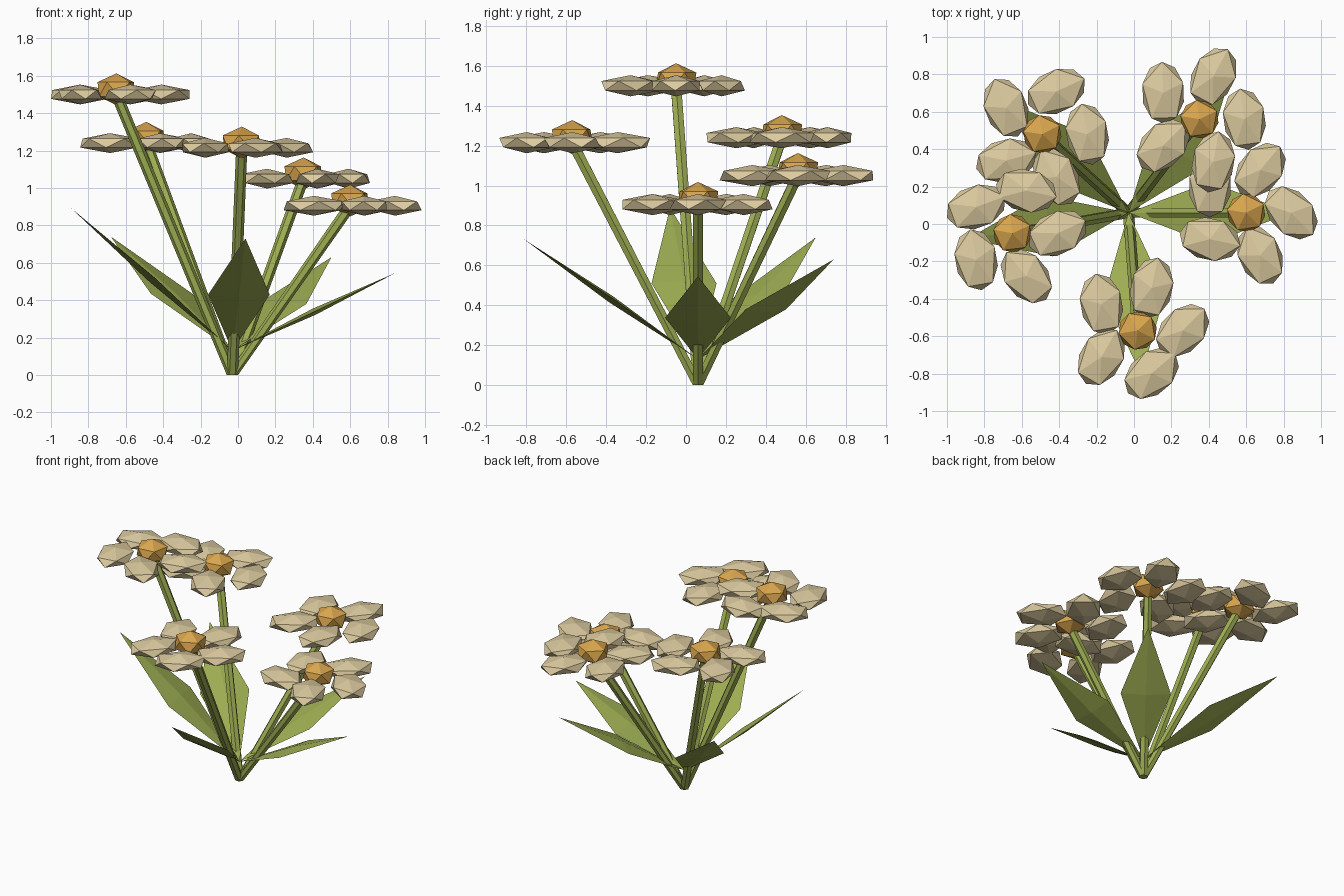
import bpy, bmesh, math
from mathutils import Vector, Matrix

cube = bpy.data.objects.get("Cube")
if cube:
    bpy.data.objects.remove(cube)


def make_material(name, colour):
    mat = bpy.data.materials.new(name)
    mat.use_nodes = True
    mat.diffuse_color = (*colour, 1)
    bsdf = mat.node_tree.nodes["Principled BSDF"]
    bsdf.inputs["Base Color"].default_value = (*colour, 1)
    bsdf.inputs["Roughness"].default_value = 0.9
    return mat


CREAM = make_material("cream_petal", (0.72, 0.60, 0.35))
GOLD = make_material("golden_centre", (0.70, 0.38, 0.075))
GREEN = make_material("leaf_green", (0.34, 0.42, 0.085))


def finish(name, bm, mat):
    bmesh.ops.recalc_face_normals(bm, faces=bm.faces)
    mesh = bpy.data.meshes.new(name)
    bm.to_mesh(mesh)
    bm.free()
    mesh.materials.append(mat)
    obj = bpy.data.objects.new(name, mesh)
    bpy.context.collection.objects.link(obj)


def add_gem(bm, centre, size, turn=0):
    """Faceted ball, stretched to size and turned about the vertical."""
    matrix = (Matrix.Translation(centre) @ Matrix.Rotation(math.radians(turn), 4, "Z")
              @ Matrix.Diagonal((*size, 1)))
    bmesh.ops.create_icosphere(bm, subdivisions=1, radius=1, matrix=matrix)


def stem(name, start, end, radius=0.03, sides=6):
    """Straight faceted stalk, cut level at the ground."""
    bm = bmesh.new()
    tilt = Vector((0, 0, 1)).rotation_difference(end - start)
    low, high = [], []
    for i in range(sides):
        a = math.tau * i / sides
        offset = Vector((math.cos(a), math.sin(a), 0)) * radius
        low.append(bm.verts.new(start + offset))
        high.append(bm.verts.new(end + tilt @ offset))
    for i in range(sides):
        j = (i + 1) % sides
        bm.faces.new((low[i], low[j], high[j], high[i]))
    bm.faces.new(low)
    bm.faces.new(high)
    finish(name, bm, GREEN)


def leaf(name, start, tip, half_width=0.165, half_thick=0.018):
    """Thin diamond blade, thickest at the middle."""
    bm = bmesh.new()
    along = (tip - start).normalized()
    side = along.cross(Vector((0, 0, 1))).normalized()
    up = side.cross(along)
    mid = (start + tip) / 2
    rim = [bm.verts.new(p) for p in
           (start, mid + side * half_width, tip, mid - side * half_width)]
    for sign in (1, -1):
        ridge = bm.verts.new(mid + up * half_thick * sign)
        for i in range(4):
            bm.faces.new((rim[i], rim[(i + 1) % 4], ridge))
    finish(name, bm, GREEN)


def flower(name, centre, turns):
    """Five petals around a golden middle; turns orient each petal."""
    bm = bmesh.new()
    for i, turn in enumerate(turns):
        a = math.tau * i / 5
        offset = Vector((math.cos(a), math.sin(a), 0)) * 0.24
        add_gem(bm, centre + offset, (0.185, 0.128, 0.053), turn)
    finish(name + "_petals", bm, CREAM)
    bm = bmesh.new()
    add_gem(bm, centre + Vector((0, 0, 0.028)), (0.115, 0.115, 0.085), turns[0])
    finish(name + "_centre", bm, GOLD)


# Flower head position, petal turns, leaf tip
PLANT = {
    "right": ((-0.65, -0.05, 1.50), (25, -12, 20, 100, 130), (-0.89, -0.08, 0.89)),
    "back_right": ((-0.49, 0.48, 1.24), (100, 25, 112, 15, 120), (-0.68, 0.65, 0.74)),
    "front": ((0.02, -0.57, 1.215), (45, 78, 100, 60, 40), (0.04, -0.81, 0.73)),
    "back_left": ((0.35, 0.56, 1.05), (98, 62, 92, 45, 80), (0.50, 0.74, 0.63)),
    "left": ((0.60, 0.06, 0.905), (-45, 50, 90, -12, 115), (0.84, 0.06, 0.545)),
}

ROOT = Vector((-0.03, 0.06, 0))
LEAF_ROOT = ROOT + Vector((0, 0, 0.13))

for place, (head, turns, tip) in PLANT.items():
    stem(place + "_stem", ROOT, Vector(head))
    leaf(place + "_leaf", LEAF_ROOT, Vector(tip))
    flower(place + "_flower", Vector(head), turns)
